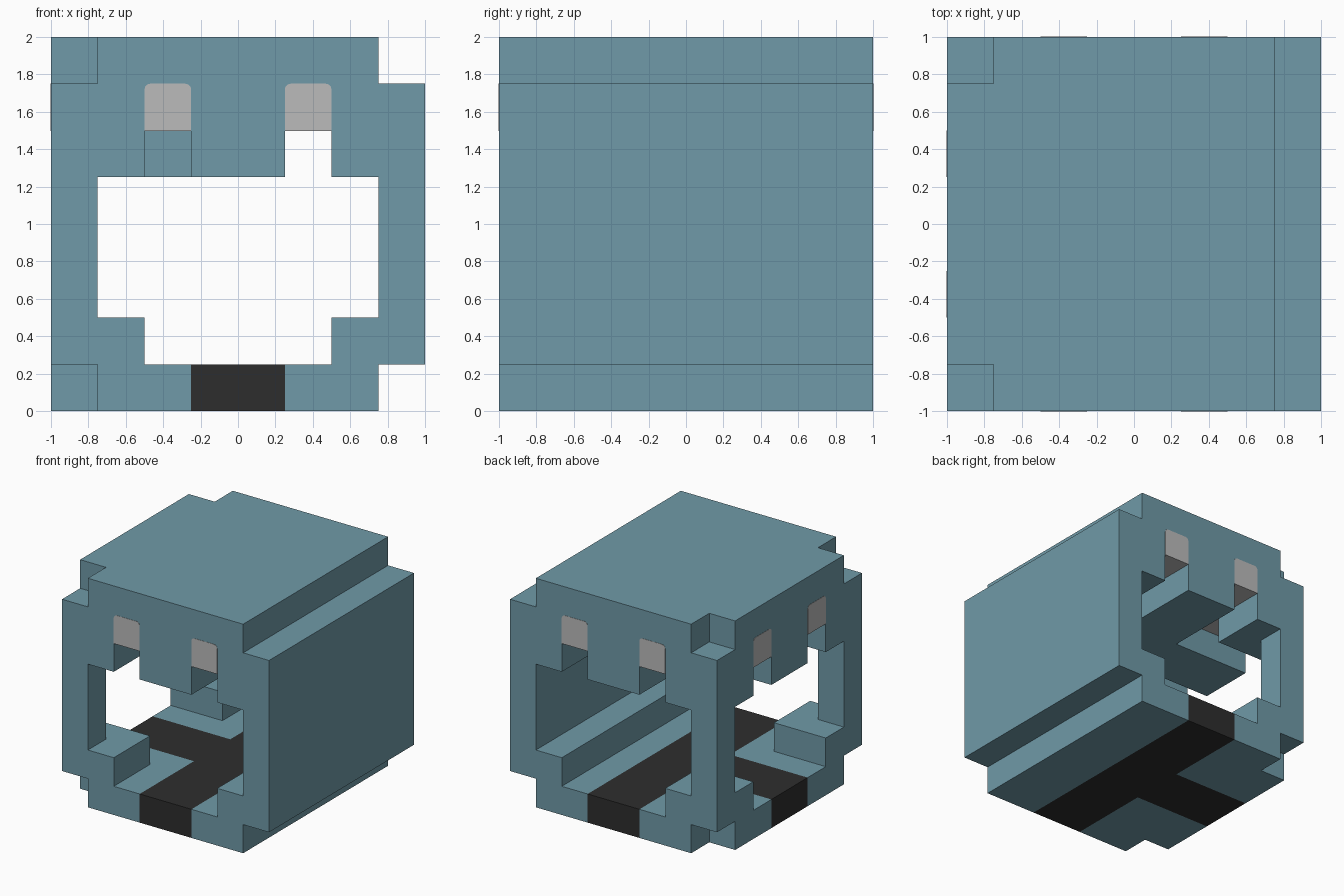
import bpy, bmesh, math
from mathutils import Vector, Matrix

if "Cube" in bpy.data.objects:
    bpy.data.objects.remove(bpy.data.objects["Cube"], do_unlink=True)

CELL = 0.25   # block size; the model is 8 x 8 x 8 blocks
PROUD = 0.002  # how far the lamps stand out of the shell


def material(name, rgb):
    mat = bpy.data.materials.new(name)
    mat.use_nodes = True
    mat.diffuse_color = (*rgb, 1)
    bsdf = mat.node_tree.nodes["Principled BSDF"]
    bsdf.inputs["Base Color"].default_value = (*rgb, 1)
    bsdf.inputs["Roughness"].default_value = 0.9
    return mat


blue = material("slate blue", (0.162, 0.323, 0.392))
black = material("dark path", (0.027, 0.027, 0.027))
grey = material("lamp grey", (0.50, 0.50, 0.50))


def finish(name, bm, mat):
    mesh = bpy.data.meshes.new(name)
    bm.to_mesh(mesh)
    bm.free()
    mesh.materials.append(mat)
    obj = bpy.data.objects.new(name, mesh)
    bpy.context.collection.objects.link(obj)
    return obj


def both_ends(*boxes):
    """Return the boxes and their copies mirrored front to back."""
    return list(boxes) + [(a, b, 8 - d, 8 - c, e, f) for a, b, c, d, e, f in boxes]


def block_part(name, boxes, mat):
    """Join boxes (x0, x1, y0, y1, z0, z1 in blocks) into one clean skin."""
    cells = {(x, y, z) for a, b, c, d, e, f in boxes
             for x in range(a, b) for y in range(c, d) for z in range(e, f)}
    bm = bmesh.new()
    for cell in sorted(cells):
        for axis in range(3):
            for side in (-1, 1):
                near = list(cell)
                near[axis] += side
                if tuple(near) in cells:
                    continue
                n, u, v = (Vector([float(i == (axis + k) % 3) for i in range(3)])
                           for k in range(3))
                mid = Vector(cell) + Vector((0.5, 0.5, 0.5)) + n * side * 0.5
                ring = [mid + u * p * 0.5 + v * q * 0.5
                        for p, q in ((-1, -1), (1, -1), (1, 1), (-1, 1))]
                bm.faces.new([bm.verts.new(p * CELL - Vector((1, 1, 0)))
                              for p in ring[::side]])
    bmesh.ops.remove_doubles(bm, verts=bm.verts, dist=1e-4)
    bmesh.ops.dissolve_limit(bm, angle_limit=0.01, verts=bm.verts, edges=bm.edges)
    return finish(name, bm, mat)


# Tunnel shell
floor = [(5, 7, 0, 8, 0, 1)] + both_ends((1, 3, 0, 3, 0, 1), (0, 1, 1, 3, 0, 1))
side_wall = [(6, 8, 0, 8, 1, 2), (7, 8, 0, 8, 2, 5), (6, 8, 0, 8, 5, 6)]
corner_posts = both_ends((0, 2, 0, 2, 1, 2), (0, 1, 0, 1, 2, 5), (0, 2, 0, 2, 5, 6))
ceiling_beams = [(3, 5, 0, 8, 5, 6), (0, 3, 3, 5, 5, 6)]
roof = [(0, 8, 0, 8, 6, 7), (1, 7, 0, 8, 7, 8), (0, 1, 1, 7, 7, 8)]
block_part("tunnel_shell", floor + side_wall + corner_posts + ceiling_beams + roof, blue)

# Path with a side branch
block_part("path", [(3, 5, 0, 8, 0, 1), (0, 3, 3, 5, 0, 1)], black)


def lamp_strip(name, start, end):
    """Extrude a lamp section with rounded top corners along a level line."""
    start, end = Vector((*start, 0)), Vector((*end, 0))
    along = (end - start).normalized()
    across = along.cross(Vector((0, 0, 1)))
    r, half, top = 0.03, 0.125, 1.75
    section = [(-half, 1.5 - PROUD), (half, 1.5 - PROUD)]
    for sx, first in ((1, 0), (-1, 90)):
        for i in range(4):
            t = math.radians(first + 30 * i)
            section.append((sx * (half - r) + r * math.cos(t), top - r + r * math.sin(t)))
    bm = bmesh.new()
    face = bm.faces.new([bm.verts.new(start + across * s + Vector((0, 0, z)))
                         for s, z in section])
    new = bmesh.ops.extrude_face_region(bm, geom=[face])["geom"]
    bmesh.ops.translate(bm, vec=end - start,
                        verts=[g for g in new if isinstance(g, bmesh.types.BMVert)])
    bmesh.ops.recalc_face_normals(bm, faces=bm.faces)
    return finish(name, bm, grey)


# Lamps: one straight run on the left, and one bent round each corner on the right
out = 1 + PROUD
lamp_strip("left_lamp", (0.375, -out), (0.375, out))
for label, s in (("front", -1), ("back", 1)):
    lamp_strip(label + "_lamp", (-0.375, s * out), (-0.375, s * (0.25 + PROUD)))
    lamp_strip(label + "_branch_lamp", (-out, s * 0.375), (-0.25 - PROUD, s * 0.375))
